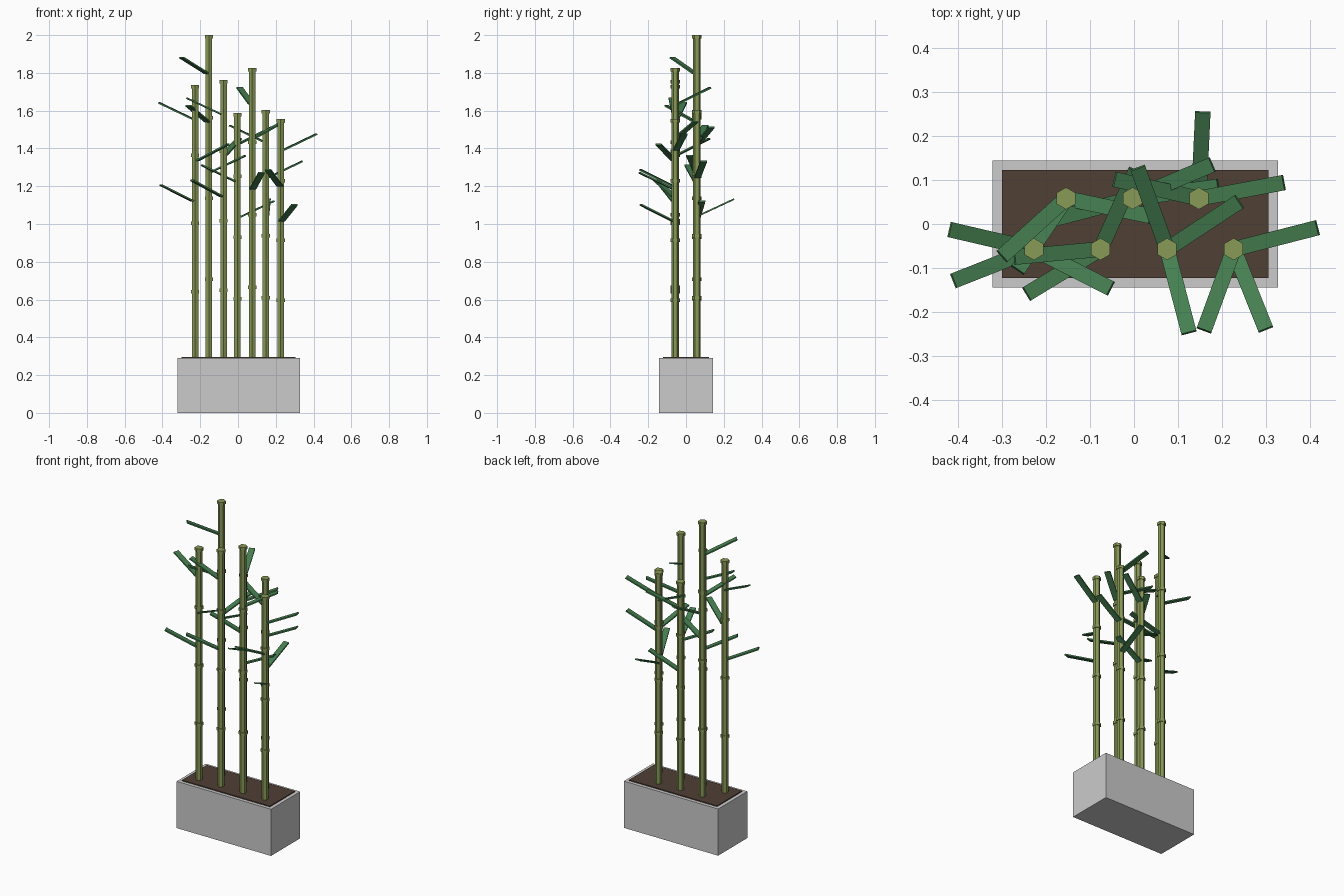
import bpy, bmesh
from math import radians, pi
from mathutils import Matrix, Vector

if "Cube" in bpy.data.objects:
    bpy.data.objects.remove(bpy.data.objects["Cube"])


def material(name, rgb):
    m = bpy.data.materials.new(name)
    m.diffuse_color = (*rgb, 1)
    m.use_nodes = True
    m.node_tree.nodes["Principled BSDF"].inputs["Base Color"].default_value = m.diffuse_color
    return m


def finish(bm, name, mat=None):
    me = bpy.data.meshes.new(name)
    bm.to_mesh(me)
    bm.free()
    if mat:
        me.materials.append(mat)
    ob = bpy.data.objects.new(name, me)
    bpy.context.collection.objects.link(ob)
    return ob


def box(name, size, matrix, mat=None):
    bm = bmesh.new()
    bmesh.ops.create_cube(bm, size=1, matrix=matrix @ Matrix.Diagonal((*size, 1)))
    return finish(bm, name, mat)


def hex_prism(bm, x, y, z0, z1, r):
    # six-sided, corners pointing along y
    bmesh.ops.create_cone(bm, cap_ends=True, segments=6, radius1=r, radius2=r, depth=z1 - z0,
                          matrix=Matrix.Translation((x, y, (z0 + z1) / 2)) @ Matrix.Rotation(pi / 6 * 0, 4, 'Z'))


CANE = material("cane_green", (0.25, 0.32, 0.095))
LEAF = material("leaf_green", (0.06, 0.21, 0.08))
SOIL = material("soil_brown", (0.08, 0.05, 0.036))
BASE = 0.29

# planter and soil
box("planter", (0.648, 0.287, BASE), Matrix.Translation((0.003, 0, BASE / 2)))
box("soil", (0.604, 0.245, 0.03), Matrix.Translation((0.003, 0, BASE - 0.009)), SOIL)

# canes: x, y, top height, leaves as (direction x, direction y, height at cane)
F, B = -0.057, 0.058
canes = [
    (-0.227, F, 1.735, [(-86, 20, 1.55), (-81, -32, 1.115), (78, -40, 1.33)]),
    (-0.076, F, 1.763, [(-74, -45, 1.14), (36, 80, 1.36), (-86, -8, 1.575)]),
    (0.075, F, 1.825, [(22, -84, 1.18), (73, 48, 1.45), (-30, 83, 1.63)]),
    (0.226, F, 1.555, [(86, 22, 1.385), (-30, -82, 1.195), (32, -80, 1.01)]),
    (-0.154, B, 2.0, [(-63, -57, 1.79), (-48, -71, 1.535), (86, -18, 1.27)]),
    (-0.003, B, 1.587, [(80, 34, 1.42), (86, 12, 1.03), (-84, -22, 1.22)]),
    (0.147, B, 1.603, [(86, 16, 1.24), (4, 87, 1.04), (-84, 19, 1.43)]),
]

for i, (x, y, top, leaves) in enumerate(canes, 1):
    # four stacked segments, each closed by a wider node ring
    bm = bmesh.new()
    step = (top - BASE) / 4
    for k in range(4):
        z0, z1 = BASE + k * step, BASE + (k + 1) * step
        hex_prism(bm, x, y, z0, z1 - 0.01, 0.02)
        hex_prism(bm, x, y, z1 - 0.018, z1, 0.025)
    finish(bm, f"cane_{i}", CANE)
    # flat strap leaves rising outward
    for j, (dx, dy, z) in enumerate(leaves, 1):
        yaw = Vector((1, 0)).angle_signed(Vector((dx, dy)))
        m = (Matrix.Translation((x, y, z)) @ Matrix.Rotation(-yaw, 4, 'Z')
             @ Matrix.Rotation(radians(-25), 4, 'Y') @ Matrix.Translation((0.116, 0, 0)))
        box(f"leaf_{i}_{j}", (0.2, 0.035, 0.008), m, LEAF)
